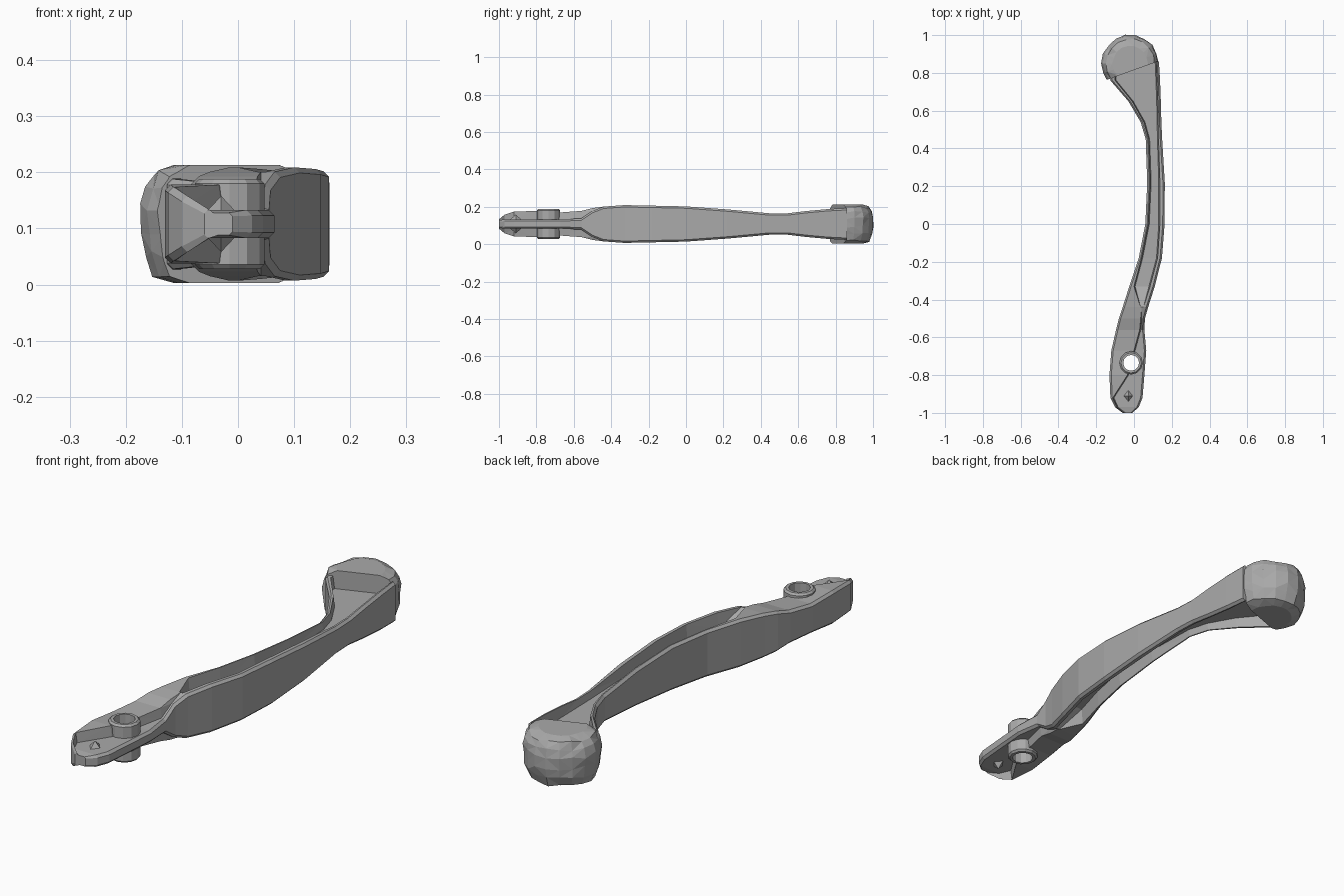
import bpy, bmesh, math, random
from mathutils import Vector

random.seed(4)
cube = bpy.data.objects.get("Cube")
if cube:
    bpy.data.objects.remove(cube, do_unlink=True)

MID = 0.108  # height of the symmetry plane

grey = bpy.data.materials.new("cast grey")
grey.use_nodes = True
colour = (0.4, 0.4, 0.4, 1)
grey.diffuse_color = colour
grey.node_tree.nodes["Principled BSDF"].inputs["Base Color"].default_value = colour


def make_object(name, bm):
    bmesh.ops.recalc_face_normals(bm, faces=bm.faces)
    mesh = bpy.data.meshes.new(name)
    bm.to_mesh(mesh)
    bm.free()
    mesh.materials.append(grey)
    obj = bpy.data.objects.new(name, mesh)
    bpy.context.collection.objects.link(obj)
    return obj


def loft(bm, rings, closed_ends=True):
    loops = [[bm.verts.new(p) for p in ring] for ring in rings]
    count = len(loops[0])
    for a, b in zip(loops, loops[1:]):
        for i in range(count):
            j = (i + 1) % count
            bm.faces.new((a[i], a[j], b[j], b[i]))
    if closed_ends:
        bm.faces.new(loops[0])
        bm.faces.new(loops[-1])


def cylinder(name, x, y, radius, half, sides, bevel=0.0):
    bm = bmesh.new()
    rings = []
    for z, r in ((-half, radius - bevel), (bevel - half, radius),
                 (half - bevel, radius), (half, radius - bevel)):
        rings.append([(x + r * math.cos(t * math.tau / sides),
                       y + r * math.sin(t * math.tau / sides), MID + z)
                      for t in range(sides)])
    if not bevel:
        rings = [rings[0], rings[-1]]
    loft(bm, rings)
    return make_object(name, bm)


# Lever arm stations: y, left, right, half height, pocket left, pocket right, web half height
stations = [
    (-1.0, -.06, -.01, .025, -.05, -.03, .02),
    (-.97, -.1, .025, .05, -.09, .01, .025),
    (-.92, -.125, .045, .066, -.112, .03, .025),
    (-.8, -.13, .055, .07, -.035, .04, .025),
    (-.67, -.12, .065, .062, 0, .05, .025),
    (-.56, -.095, .055, .07, .03, .045, .03),
    (-.5, -.08, .058, .085, .035, .045, .07),
    (-.44, -.06, .075, .093, .035, .05, .093),
    (-.33, -.025, .11, .101, .0, .085, .035),
    (-.18, .025, .148, .098, .04, .125, .03),
    (0, .06, .162, .094, .075, .137, .03),
    (.22, .07, .163, .078, .085, .137, .03),
    (.45, .062, .149, .057, .077, .13, .028),
    (.54, .035, .145, .057, .052, .128, .028),
    (.65, -.03, .142, .07, -.01, .126, .028),
    (.76, -.125, .138, .08, -.1, .122, .028),
    (.86, -.14, .132, .085, -.11, .118, .028),
]


def section(y, left, right, half, pocket_l, pocket_r, web):
    # The pivot end is stepped: its right side drops to the web
    rim = web if y < -.46 else half
    edge = min(.01, half * .25)
    upper = [(left, half - edge), (left + edge, half), (pocket_l, half),
             (pocket_l + .006, web), (pocket_r - .006, web), (pocket_r, rim),
             (right - edge, rim), (right, rim - edge)]
    ring = [(x, y, MID + z) for x, z in upper]
    ring += [(x, y, MID - z) for x, z in reversed(upper)]
    return ring


arm_mesh = bmesh.new()
loft(arm_mesh, [section(*s) for s in stations])
bmesh.ops.triangulate(arm_mesh, faces=arm_mesh.faces)
arm = make_object("lever_arm", arm_mesh)

# Pivot boss with a hole through boss and arm
pivot = (-.015, -.735)
boss = cylinder("pivot_boss", *pivot, .062, .08, 12, .008)
cutter = cylinder("hole_cutter", *pivot, .042, .3, 12)
cutter.hide_render = True
for obj in (arm, boss):
    cut = obj.modifiers.new("hole", 'BOOLEAN')
    cut.operation = 'DIFFERENCE'
    cut.solver = 'EXACT'
    cut.object = cutter
    bpy.context.view_layer.objects.active = obj
    bpy.ops.object.modifier_apply(modifier=cut.name)
bpy.data.objects.remove(cutter, do_unlink=True)

# Small pointed studs on both faces of the pivot end
for name, side in (("upper_stud", 1), ("lower_stud", -1)):
    bm = bmesh.new()
    base = [bm.verts.new((-.03 + .028 * math.cos(a * math.pi / 2),
                          -.91 + .035 * math.sin(a * math.pi / 2),
                          MID + side * .02)) for a in range(4)]
    tip = bm.verts.new((-.03, -.91, MID + side * .05))
    bm.faces.new(base)
    for i in range(4):
        bm.faces.new((base[i], base[(i + 1) % 4], tip))
    make_object(name, bm)

# Rough rounded knob, sliced flat where it meets the arm
knob_mesh = bmesh.new()
sides = 18
rings = []
for z, scale in ((-.105, .62), (-.09, .86), (-.055, .96), (-.015, 1),
                 (.03, 1), (.065, .95), (.09, .86), (.105, .62)):
    ring = []
    for i in range(sides):
        a = i * math.tau / sides
        r = .15 * scale * random.uniform(.97, 1.03)
        ring.append((-.02 + r * math.cos(a), .85 + r * math.sin(a),
                     MID + z + random.uniform(-.007, .007) * (abs(z) < .1)))
    rings.append(ring)
loft(knob_mesh, rings)
bmesh.ops.triangulate(knob_mesh, faces=[f for f in knob_mesh.faces if len(f.verts) == 4])
cut = bmesh.ops.bisect_plane(
    knob_mesh, geom=knob_mesh.verts[:] + knob_mesh.edges[:] + knob_mesh.faces[:],
    plane_co=Vector((0, .815, MID)), plane_no=Vector((.34, -.94, 0)), clear_outer=True)
bmesh.ops.holes_fill(knob_mesh, edges=[e for e in knob_mesh.edges if e.is_boundary])
make_object("knob", knob_mesh)
